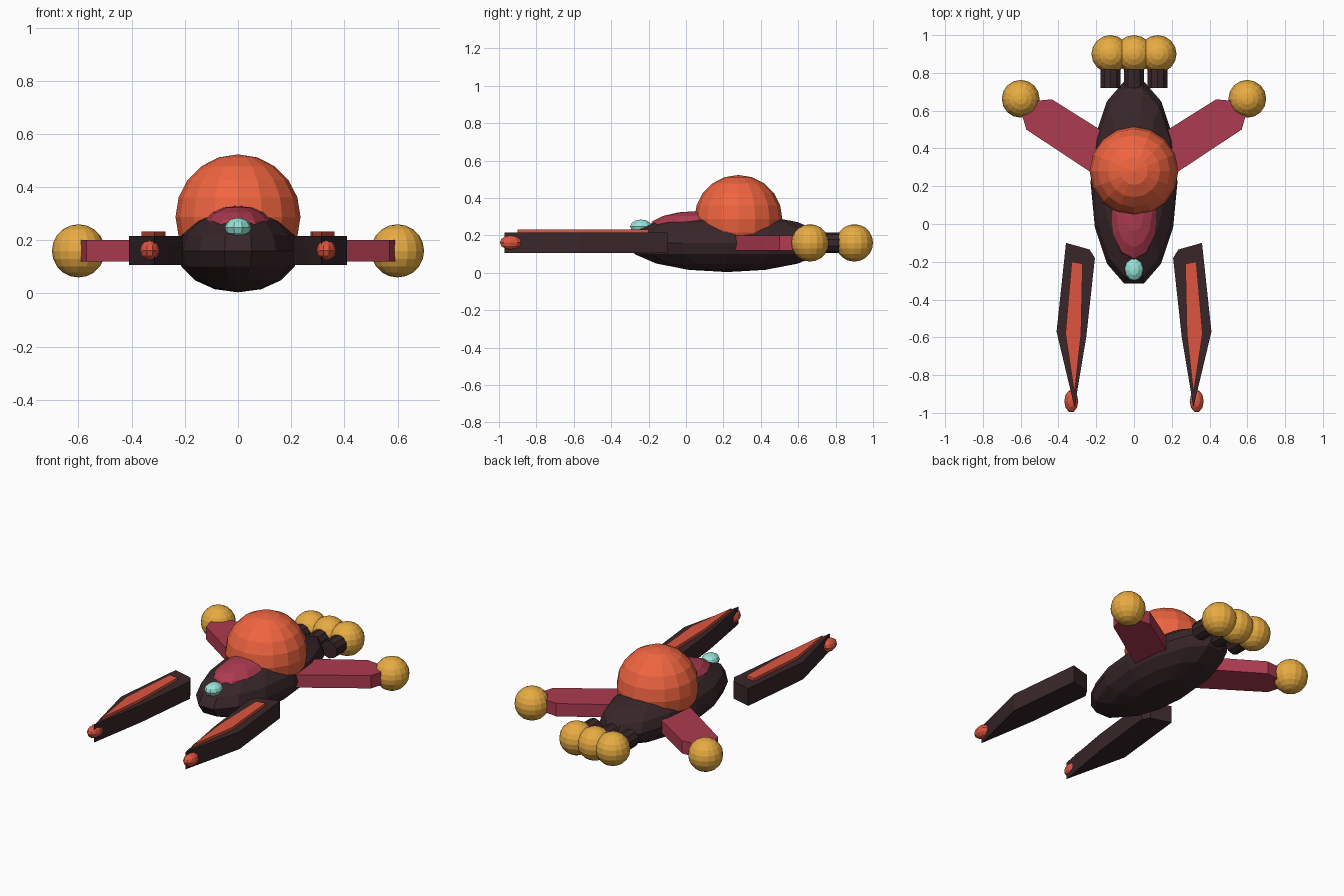
import bpy, bmesh, math
from mathutils import Matrix

if "Cube" in bpy.data.objects:
    bpy.data.objects.remove(bpy.data.objects["Cube"])


def material(name, hex_code):
    def lin(c):
        return c / 12.92 if c <= 0.04045 else ((c + 0.055) / 1.055) ** 2.4
    rgb = [lin(int(hex_code[i:i + 2], 16) / 255) for i in (0, 2, 4)]
    m = bpy.data.materials.new(name)
    m.diffuse_color = (*rgb, 1)
    m.use_nodes = True
    m.node_tree.nodes["Principled BSDF"].inputs["Base Color"].default_value = m.diffuse_color
    return m


DARK = material("dark_hull", "38262A")
CRIMSON = material("crimson", "AE3B50")
ORANGE = material("orange", "F06540")
RED = material("red_orange", "DE5540")
GOLD = material("gold", "E8AC42")
TEAL = material("teal", "98E4D8")


def finish(name, bm, mat):
    bmesh.ops.recalc_face_normals(bm, faces=bm.faces)
    me = bpy.data.meshes.new(name)
    bm.to_mesh(me)
    bm.free()
    me.materials.append(mat)
    ob = bpy.data.objects.new(name, me)
    bpy.context.collection.objects.link(ob)
    return ob


def ellipsoid(name, center, radii, mat, segs=16, rings=10):
    bm = bmesh.new()
    # turned so that a vertex column faces the front
    mtx = (Matrix.Translation(center) @ Matrix.Diagonal((*radii, 1))
           @ Matrix.Rotation(-math.pi / 2, 4, 'Z'))
    bmesh.ops.create_uvsphere(bm, u_segments=segs, v_segments=rings, radius=1, matrix=mtx)
    return finish(name, bm, mat)


def slab(name, outline, z0, z1, side, mat):
    """Extrude a top-view outline between two heights, mirrored by side."""
    bm = bmesh.new()
    face = bm.faces.new([bm.verts.new((side * x, y, z0)) for x, y in outline])
    new = bmesh.ops.extrude_face_region(bm, geom=[face])["geom"]
    verts = [v for v in new if isinstance(v, bmesh.types.BMVert)]
    bmesh.ops.translate(bm, verts=verts, vec=(0, 0, z1 - z0))
    return finish(name, bm, mat)


# Hull, dome, canopy and front sensor
ellipsoid("hull", (0, 0.22, 0.16), (0.23, 0.55, 0.156), DARK, 14, 8)
ellipsoid("dome", (0, 0.28, 0.288), (0.235, 0.235, 0.235), ORANGE, 16, 10)
ellipsoid("canopy", (0, 0.06, 0.24), (0.135, 0.26, 0.09), CRIMSON, 12, 8)
ellipsoid("front_sensor", (0, -0.24, 0.247), (0.05, 0.062, 0.038), TEAL, 10, 6)

PRONG = [(0.207, -0.18), (0.235, -0.135), (0.36, -0.10),
         (0.41, -0.57), (0.315, -0.97), (0.253, -0.60)]
STRIP = [(0.272, -0.21), (0.33, -0.20), (0.363, -0.58),
         (0.315, -0.90), (0.28, -0.58)]
WING = [(0.18, 0.50), (0.435, 0.66), (0.54, 0.65),
        (0.59, 0.57), (0.57, 0.50), (0.20, 0.255)]

for side, tag in ((1, "right"), (-1, "left")):
    # Front prongs with inlay strip and tip light
    slab(f"prong_{tag}", PRONG, 0.107, 0.215, side, DARK)
    slab(f"prong_strip_{tag}", STRIP, 0.205, 0.232, side, RED)
    ellipsoid(f"prong_tip_{tag}", (side * 0.332, -0.938, 0.162),
              (0.037, 0.06, 0.038), RED, 10, 6)
    # Rear wings with end globes
    slab(f"wing_{tag}", WING, 0.12, 0.20, side, CRIMSON)
    ellipsoid(f"wing_globe_{tag}", (side * 0.6, 0.663, 0.16), (0.1, 0.1, 0.1), GOLD)

# Three rear thrusters with glowing globes
for i in (-1, 0, 1):
    bm = bmesh.new()
    bmesh.ops.create_cone(
        bm, cap_ends=True, segments=10, radius1=0.055, radius2=0.055, depth=0.16,
        matrix=Matrix.Translation((i * 0.125, 0.80, 0.16)) @ Matrix.Rotation(math.pi / 2, 4, 'X'))
    finish(f"thruster_{i + 2}", bm, DARK)
    ellipsoid(f"thruster_globe_{i + 2}", (i * 0.125, 0.9, 0.16), (0.1, 0.1, 0.1), GOLD)
